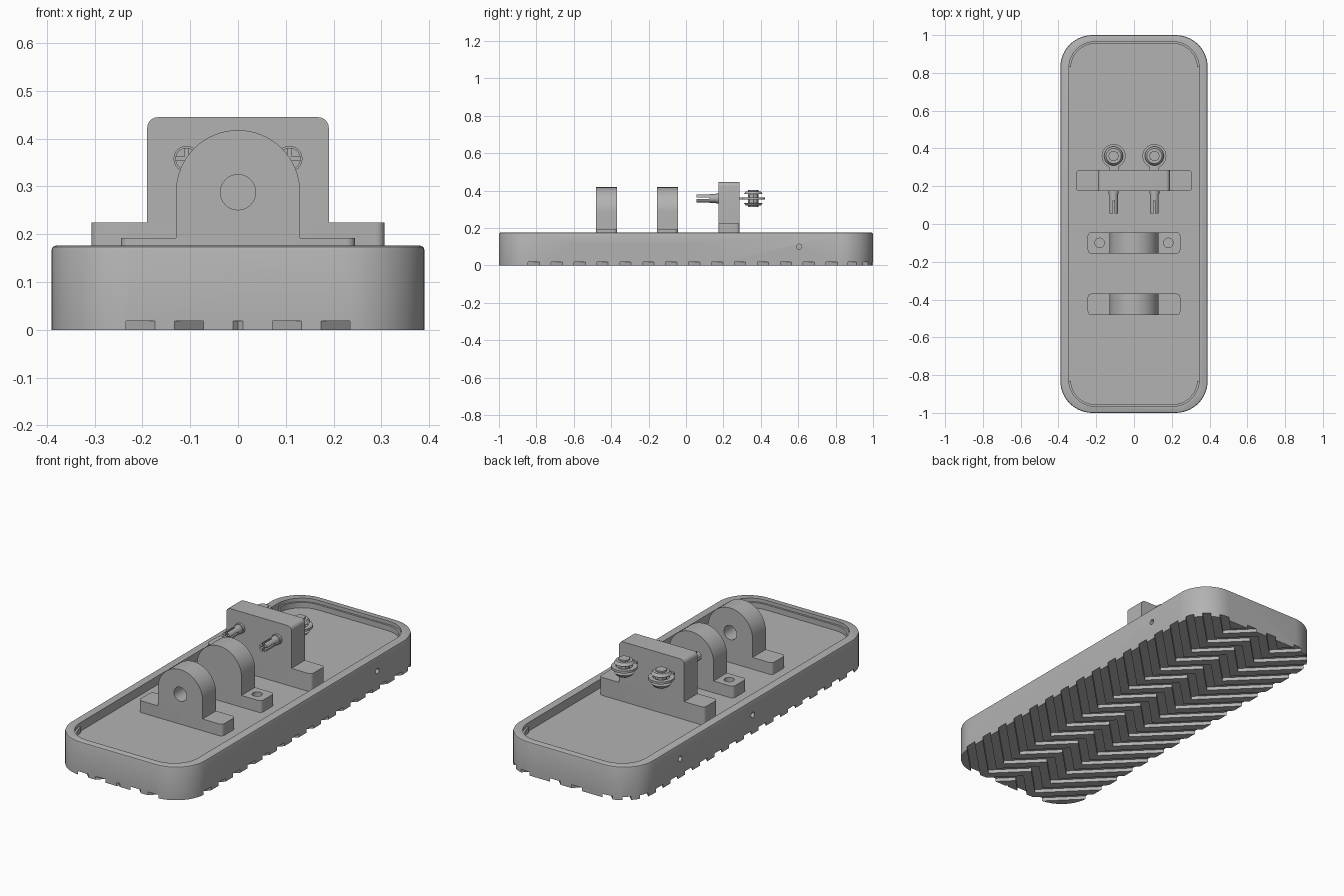
import bpy, bmesh, math
from mathutils import Matrix, Vector

cube = bpy.data.objects.get("Cube")
if cube:
    bpy.data.objects.remove(cube, do_unlink=True)

grey = bpy.data.materials.new("plain_grey")
grey.use_nodes = True
grey.diffuse_color = (0.45, 0.45, 0.45, 1)
grey.node_tree.nodes["Principled BSDF"].inputs["Base Color"].default_value = (0.45, 0.45, 0.45, 1)


def finish(name, bm):
    bmesh.ops.recalc_face_normals(bm, faces=bm.faces)
    me = bpy.data.meshes.new(name)
    bm.to_mesh(me)
    bm.free()
    me.materials.append(grey)
    ob = bpy.data.objects.new(name, me)
    bpy.context.collection.objects.link(ob)
    return ob


def smooth(ob):
    ob.data.shade_smooth()
    ob.data.set_sharp_from_angle(angle=math.radians(30))
    return ob


def prism(name, outlines, lo, hi, axis="z"):
    """Extrude 2D outlines along z, or along y (outline read as x, z)."""
    bm = bmesh.new()
    for pts in outlines:
        def place(p, h):
            return (p[0], p[1], h) if axis == "z" else (p[0], h, p[1])
        low = [bm.verts.new(place(p, lo)) for p in pts]
        top = [bm.verts.new(place(p, hi)) for p in pts]
        bm.faces.new(low)
        bm.faces.new(top)
        for i in range(len(pts)):
            j = (i + 1) % len(pts)
            bm.faces.new((low[i], low[j], top[j], top[i]))
    return finish(name, bm)


def arc(cx, cy, r, start, end, n):
    return [(cx + r * math.cos(math.radians(start + (end - start) * i / n)),
             cy + r * math.sin(math.radians(start + (end - start) * i / n))) for i in range(n + 1)]


def rounded(hx, hy, r, cy=0, n=10):
    pts = []
    for k, (sx, sy) in enumerate([(1, 1), (-1, 1), (-1, -1), (1, -1)]):
        pts += arc(sx * (hx - r), cy + sy * (hy - r), r, 90 * k, 90 * k + 90, n)
    return pts


def cylinder(name, r, a, b, n=32, r2=None):
    a, b = Vector(a), Vector(b)
    bm = bmesh.new()
    bmesh.ops.create_cone(bm, cap_ends=True, segments=n, radius1=r, radius2=r if r2 is None else r2,
                          depth=(b - a).length)
    turn = (b - a).to_track_quat("Z", "Y").to_matrix().to_4x4()
    bm.transform(Matrix.Translation((a + b) / 2) @ turn)
    return finish(name, bm)


def box(name, size, centre):
    bm = bmesh.new()
    bmesh.ops.create_cube(bm, size=1)
    bm.transform(Matrix.Translation(centre) @ Matrix.Diagonal((*size, 1)))
    return finish(name, bm)


def cut(ob, *cutters):
    for c in cutters:
        c.hide_render = True
        mod = ob.modifiers.new("cut", "BOOLEAN")
        mod.operation, mod.solver, mod.object = "DIFFERENCE", "EXACT", c
    bpy.context.view_layer.update()
    me = bpy.data.meshes.new_from_object(ob.evaluated_get(bpy.context.evaluated_depsgraph_get()))
    ob.modifiers.clear()
    ob.data = me
    for c in cutters:
        bpy.data.objects.remove(c, do_unlink=True)
    return ob


# Base tray with softened top edge
RIM, FLOOR = 0.176, 0.13
tray = prism("base_tray", [rounded(0.39, 1.0, 0.17, n=14)], 0, RIM)
bm = bmesh.new()
bm.from_mesh(tray.data)
top_edges = [e for e in bm.edges if all(v.co.z > RIM - 0.001 for v in e.verts)]
bmesh.ops.bevel(bm, geom=top_edges, offset=0.008, segments=2, affect="EDGES", profile=0.5)
bm.to_mesh(tray.data)
bm.free()

# Pocket, leaving a narrow ledge around both ends
cut(tray,
    prism("pocket", [rounded(0.335, 0.955, 0.13)], FLOOR, 0.3),
    prism("pocket_lip", [rounded(0.345, 0.965, 0.14)], 0.158, 0.3),
    box("pocket_middle", (0.69, 1.66, 0.2), (0, 0, FLOOR + 0.1)))

# Side screw holes
for side in (-1, 1):
    cut(tray, *[cylinder("side_hole", 0.014, (side * 0.34, y, 0.1), (side * 0.45, y, 0.1), 16)
                for y in (-0.61, 0, 0.605)])

# Zigzag tread grooves across the sole
FOLD, PITCH, HALF = 0.153, 0.1225, 0.03
zigzag = [(x, -abs(x) if abs(x) <= FOLD else abs(x) - 2 * FOLD) for x in (-0.42, -FOLD, 0, FOLD, 0.42)]
grooves = []
for k in range(-2, 19):
    y0 = -1.02 + PITCH * k
    grooves.append([(x, y0 + d - HALF) for x, d in zigzag] + [(x, y0 + d + HALF) for x, d in reversed(zigzag)])
smooth(cut(tray, prism("tread_cutter", grooves, -0.05, 0.018)))


def foot(name, half_x, y, top, hole_x):
    ob = prism(name, [rounded(half_x, 0.056, 0.018, cy=y, n=5)], FLOOR, top)
    smooth(cut(ob, *[cylinder("bolt_hole", 0.025, (s * hole_x, y, FLOOR - 0.05), (s * hole_x, y, top + 0.05))
                     for s in (-1, 1)]))


# Two round-topped bearing brackets
for label, y in (("front", -0.425), ("middle", -0.1)):
    foot(label + "_bracket_foot", 0.245, y, 0.192, 0.182)
    dome = [(-0.13, 0.192), (0.13, 0.192)] + arc(0, 0.288, 0.13, 0, 180, 32)
    arch = prism(label + "_bracket_arch", [dome], y - 0.056, y + 0.056, "y")
    smooth(cut(arch, cylinder("shaft_hole", 0.037, (0, y - 0.1, 0.288), (0, y + 0.1, 0.288))))

# Tall terminal block
BLOCK_Y = 0.23
foot("terminal_block_foot", 0.307, BLOCK_Y, 0.225, 0.248)
outline = [(-0.19, 0.225), (0.19, 0.225)] + arc(0.168, 0.423, 0.022, 0, 90, 6) + arc(-0.168, 0.423, 0.022, 90, 180, 6)
smooth(prism("terminal_block", [outline], BLOCK_Y - 0.056, BLOCK_Y + 0.056, "y"))

# Contact pins in front of the block, ring terminals and screws behind it
Z, RING_Y = 0.358, 0.36
for label, x in (("right", -0.108), ("left", 0.108)):
    pin = cylinder(label + "_contact_pin", 0.023, (x, 0.055, Z), (x, 0.18, Z), 24)
    cut(pin, box("slot", (0.008, 0.08, 0.1), (x, 0.085, Z)), box("slot", (0.1, 0.08, 0.008), (x, 0.085, Z)))
    smooth(pin)
    smooth(cylinder(label + "_pin_collar", 0.027, (x, 0.16, Z), (x, 0.18, Z), 24))
    box(label + "_terminal_neck", (0.05, 0.05, 0.012), (x, 0.297, Z))
    ring = cylinder(label + "_ring_terminal", 0.063, (x, RING_Y, Z - 0.006), (x, RING_Y, Z + 0.006), 40)
    smooth(cut(ring, cylinder("ring_hole", 0.04, (x, RING_Y, Z - 0.1), (x, RING_Y, Z + 0.1))))
    smooth(cylinder(label + "_screw_stem", 0.028, (x, RING_Y, 0.312), (x, RING_Y, 0.404), 8))
    for part, za, zb in (("upper", 0.382, 0.396), ("lower", 0.334, 0.32)):
        smooth(cylinder(f"{label}_{part}_washer", 0.05, (x, RING_Y, za), (x, RING_Y, zb), 32, 0.04))
